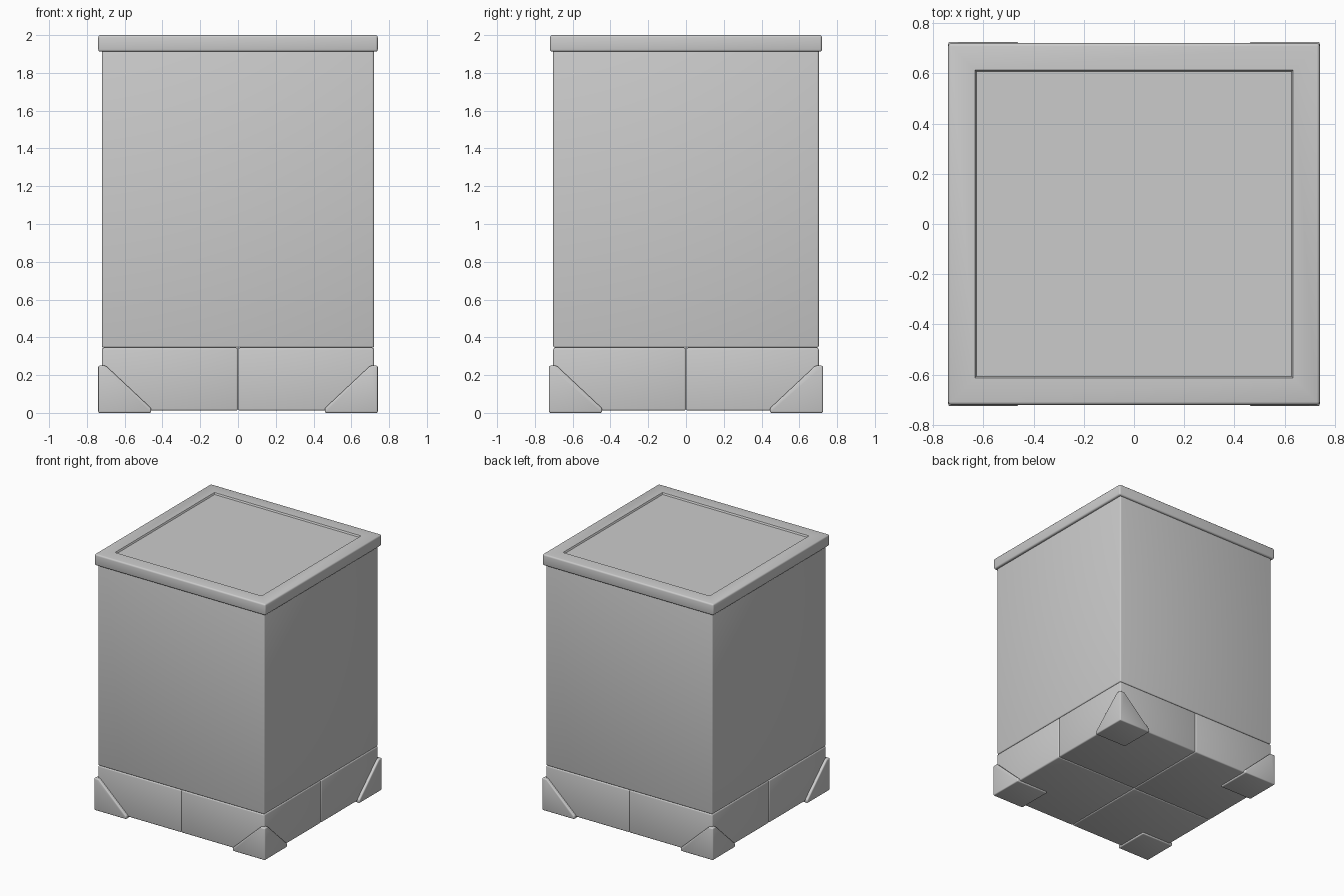
import bpy, bmesh, math

if "Cube" in bpy.data.objects:
    bpy.data.objects.remove(bpy.data.objects["Cube"])


def finish(bm, name):
    bmesh.ops.recalc_face_normals(bm, faces=bm.faces[:])
    mesh = bpy.data.meshes.new(name)
    bm.to_mesh(mesh)
    bm.free()
    ob = bpy.data.objects.new(name, mesh)
    bpy.context.collection.objects.link(ob)
    bpy.ops.object.select_all(action='DESELECT')
    ob.select_set(True)
    bpy.context.view_layer.objects.active = ob
    bpy.ops.object.shade_smooth_by_angle(angle=math.radians(40))
    return ob


def round_edges(bm, width):
    bmesh.ops.bevel(bm, geom=bm.edges[:], offset=width, segments=3,
                    profile=0.5, affect='EDGES', clamp_overlap=True)


def box(lo, hi):
    bm = bmesh.new()
    bmesh.ops.create_cube(bm, size=1)
    for v in bm.verts:
        v.co = [(a + b) / 2 + c * (b - a) for a, b, c in zip(lo, hi, v.co)]
    return bm


# Main body
bm = box((-0.72, -0.703, 0.345), (0.72, 0.703, 1.925))
round_edges(bm, 0.010)
finish(bm, "body")

# Lid with a shallow recessed panel
bm = box((-0.74, -0.72, 1.912), (0.74, 0.72, 2.0))
round_edges(bm, 0.012)
bm.normal_update()
top = max(bm.faces, key=lambda f: f.calc_center_median().z + f.calc_area())
top = max((f for f in bm.faces if f.normal.z > 0.99), key=lambda f: f.calc_area())
bmesh.ops.inset_region(bm, faces=[top], thickness=0.094, use_even_offset=True)
bmesh.ops.inset_region(bm, faces=[top], thickness=0.006, use_even_offset=True)
for v in top.verts:
    v.co.z -= 0.012
finish(bm, "lid")

for sx, side in ((-1, "left"), (1, "right")):
    for sy, end in ((-1, "front"), (1, "back")):
        # Quarter block of the base
        bm = box((0, 0, 0.012), (0.72, 0.703, 0.345))
        round_edges(bm, 0.010)
        for v in bm.verts:
            v.co.x *= sx
            v.co.y *= sy
        finish(bm, f"base_block_{end}_{side}")

        # Corner guard: square foot tapering up to the outer corner
        bm = bmesh.new()
        rings = []
        for w, z in ((0.28, 0.0), (0.28, 0.025), (0.04, 0.25)):
            rings.append([bm.verts.new((0.74 - a * w, 0.725 - b * w, z))
                          for a, b in ((0, 0), (1, 0), (1, 1), (0, 1))])
        for low, high in zip(rings, rings[1:]):
            for i in range(4):
                j = (i + 1) % 4
                bm.faces.new((low[i], low[j], high[j], high[i]))
        bm.faces.new(rings[0])
        bm.faces.new(rings[-1])
        bmesh.ops.recalc_face_normals(bm, faces=bm.faces[:])
        bmesh.ops.dissolve_limit(bm, angle_limit=0.01, verts=bm.verts[:], edges=bm.edges[:])
        round_edges(bm, 0.008)
        for v in bm.verts:
            v.co.x *= sx
            v.co.y *= sy
        finish(bm, f"corner_guard_{end}_{side}")
